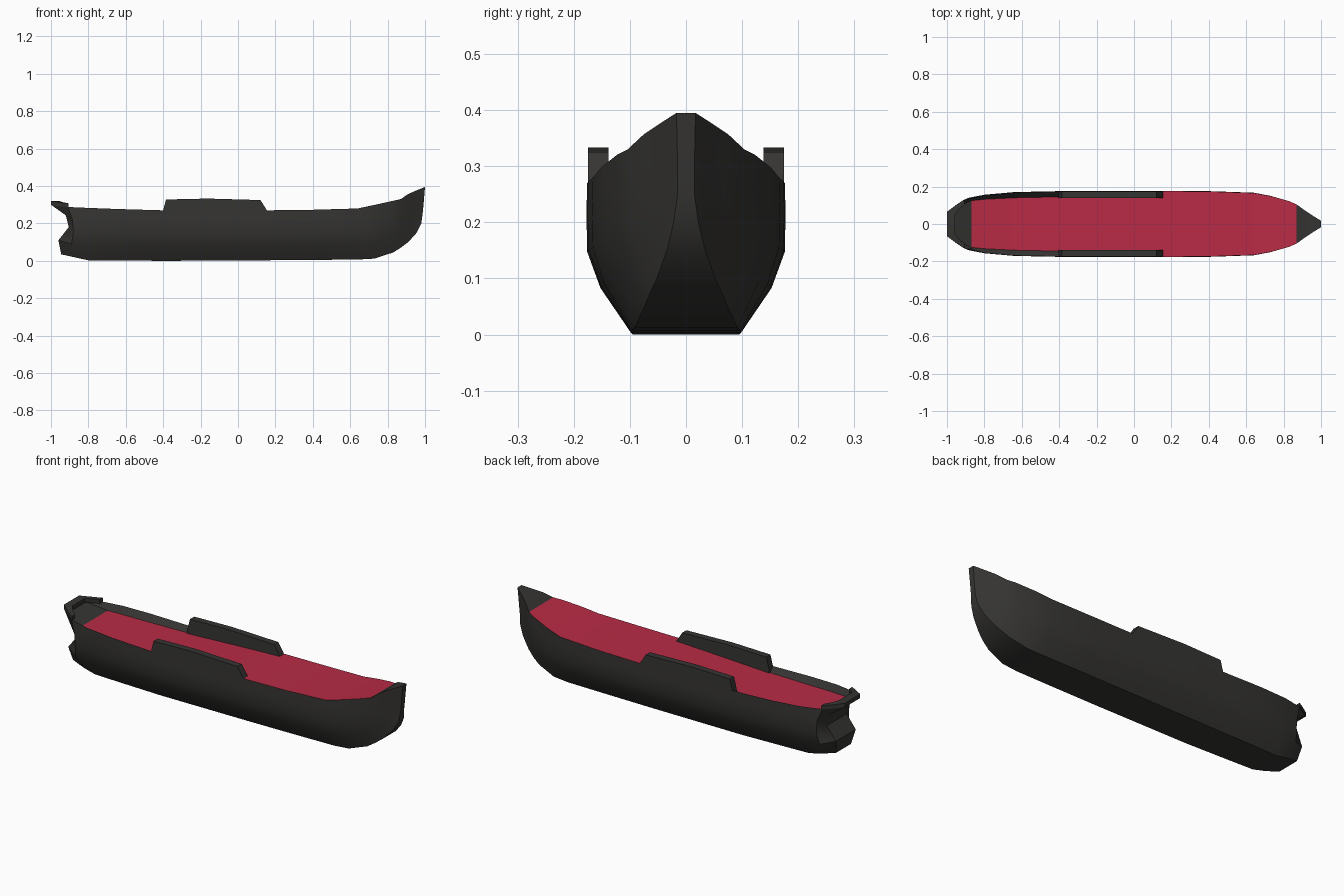
import bpy, bmesh, math

if "Cube" in bpy.data.objects:
    bpy.data.objects.remove(bpy.data.objects["Cube"])


def material(name, rgb):
    m = bpy.data.materials.new(name)
    m.diffuse_color = (*rgb, 1)
    m.use_nodes = True
    m.node_tree.nodes["Principled BSDF"].inputs["Base Color"].default_value = m.diffuse_color
    return m


DARK = material("dark_hull", (0.036, 0.035, 0.033))
RED = material("red_deck", (0.48, 0.024, 0.06))


def build(name, verts, faces, mat, angle=35):
    me = bpy.data.meshes.new(name)
    me.from_pydata(verts, [], faces)
    bm = bmesh.new()
    bm.from_mesh(me)
    bmesh.ops.remove_doubles(bm, verts=bm.verts, dist=1e-5)
    bmesh.ops.recalc_face_normals(bm, faces=bm.faces)
    bm.to_mesh(me)
    bm.free()
    me.materials.append(mat)
    ob = bpy.data.objects.new(name, me)
    bpy.context.collection.objects.link(ob)
    bpy.ops.object.select_all(action='DESELECT')
    ob.select_set(True)
    bpy.context.view_layer.objects.active = ob
    bpy.ops.object.shade_smooth_by_angle(angle=math.radians(angle))
    return ob


def loft(rows, closed=False):
    """Quads between equally long rows of points."""
    n = len(rows[0])
    verts = [p for r in rows for p in r]
    faces = []
    for i in range(len(rows) - 1):
        for j in range(n if closed else n - 1):
            k = (j + 1) % n
            faces.append((i*n + j, i*n + k, (i+1)*n + k, (i+1)*n + j))
    return verts, faces


def flip(p):
    return (p[0], -p[1], p[2])


# Hull half sections: bottom edge up to sheer
STEPS = [(0, 0), (0.3, 0.7), (0.54, 1.0), (0.8, 1.02), (1, 1)]


def section(x, yk, zk, ys, zs, full):
    return [(x, yk + (ys - yk) * (h + (w - h) * full), zk + (zs - zk) * h)
            for h, w in STEPS]


stern = [(-0.945, 0.065, 0.035), (-0.96, 0.085, 0.11), (-0.905, 0.085, 0.18),
         (-0.92, 0.09, 0.243), (-1.0, 0.065, 0.30)]
quarter = [(-0.87, 0.08, 0.018), (-0.89, 0.125, 0.09), (-0.88, 0.14, 0.155),
           (-0.885, 0.14, 0.22), (-0.91, 0.128, 0.288)]
stem = [(0.98, 0.022, 0.2), (0.987, 0.015, 0.25), (0.992, 0.015, 0.30),
        (0.996, 0.016, 0.35), (1.0, 0.017, 0.395)]
body = [section(*s) for s in (
    (-0.80, 0.085, 0.003, 0.155, 0.283, 1),
    (-0.64, 0.09, 0.002, 0.169, 0.277, 1),
    (-0.40, 0.095, 0.0, 0.174, 0.270, 1),
    (0.15, 0.098, 0.003, 0.176, 0.270, 1),
    (0.40, 0.098, 0.005, 0.174, 0.273, 1),
    (0.64, 0.097, 0.007, 0.166, 0.280, 1),
    (0.73, 0.092, 0.012, 0.150, 0.299, 0.95),
    (0.83, 0.076, 0.045, 0.122, 0.321, 0.8),
    (0.87, 0.066, 0.07, 0.104, 0.330, 0.65),
    (0.91, 0.052, 0.10, 0.075, 0.357, 0.4),
    (0.955, 0.034, 0.15, 0.045, 0.377, 0.1))]
halves = [stern, quarter] + body + [stem]
rows = [[flip(p) for p in reversed(h)] + h for h in halves]
v, f = loft(rows)
n = len(rows[0])
# stern and stem end strips
for base in (0, (len(rows) - 1) * n):
    f += [(base + j, base + j + 1, base + n - 2 - j, base + n - 1 - j)
          for j in range(n // 2 - 1)]
build("hull", v, f, DARK)

# Bow cap above the deck end
sheer = [h[-1] for h in halves]
build("bow_cap", *loft([[flip(p), p] for p in sheer[-4:]]), DARK, 15)

# Red deck
deck_edge = [(-0.87, 0.125, 0.25), (-0.80, 0.132, 0.248), (-0.64, 0.14, 0.245),
             (-0.40, 0.145, 0.246), (-0.10, 0.147, 0.260), (0.149, 0.15, 0.270)]
deck_edge += [p for p in sheer if 0.1 < p[0] < 0.9]
build("deck", *loft([[flip(p), p] for p in deck_edge]), RED, 20)

# Sloping inner wall around the after deck
inner = [deck_edge[3], deck_edge[2], deck_edge[1], deck_edge[0], deck_edge[0]]
outer = [sheer[4], sheer[3], sheer[2], sheer[1], sheer[0]]
pairs = list(zip(outer, inner))
pairs += [(flip(a), flip(b)) for a, b in reversed(pairs)]
build("aft_inner_wall", *loft([list(p) for p in pairs]), DARK)

# Raised midship bulwarks
profile = [(-0.405, 0.24), (-0.40, 0.27), (-0.385, 0.328), (-0.16, 0.333),
           (0.12, 0.325), (0.155, 0.269), (0.14, 0.24)]
for side, name in ((1, "bulwark_left"), (-1, "bulwark_right")):
    r = [[(x, side * y, z) for x, z in profile] for y in (0.138, 0.1745)]
    v, f = loft(r, closed=True)
    k = len(profile)
    f += [tuple(range(k)), tuple(range(k, 2 * k))]
    build(name, v, f, DARK, 20)

# Stern rail: x, y outer, x, y inner, bottom, top
rail = [[(a, b, lo), (a, b, hi), (c, d, hi), (c, d, lo)]
        for a, b, c, d, lo, hi in ((-0.905, 0.133, -0.905, 0.105, 0.285, 0.307),
                                   (-0.95, 0.103, -0.93, 0.085, 0.291, 0.312),
                                   (-1.0, 0.065, -0.957, 0.055, 0.298, 0.32))]
rail += [[flip(p) for p in r] for r in reversed(rail)]
v, f = loft(rail, closed=True)
f += [(0, 1, 2, 3), (20, 21, 22, 23)]
build("stern_rail", v, f, DARK, 20)
